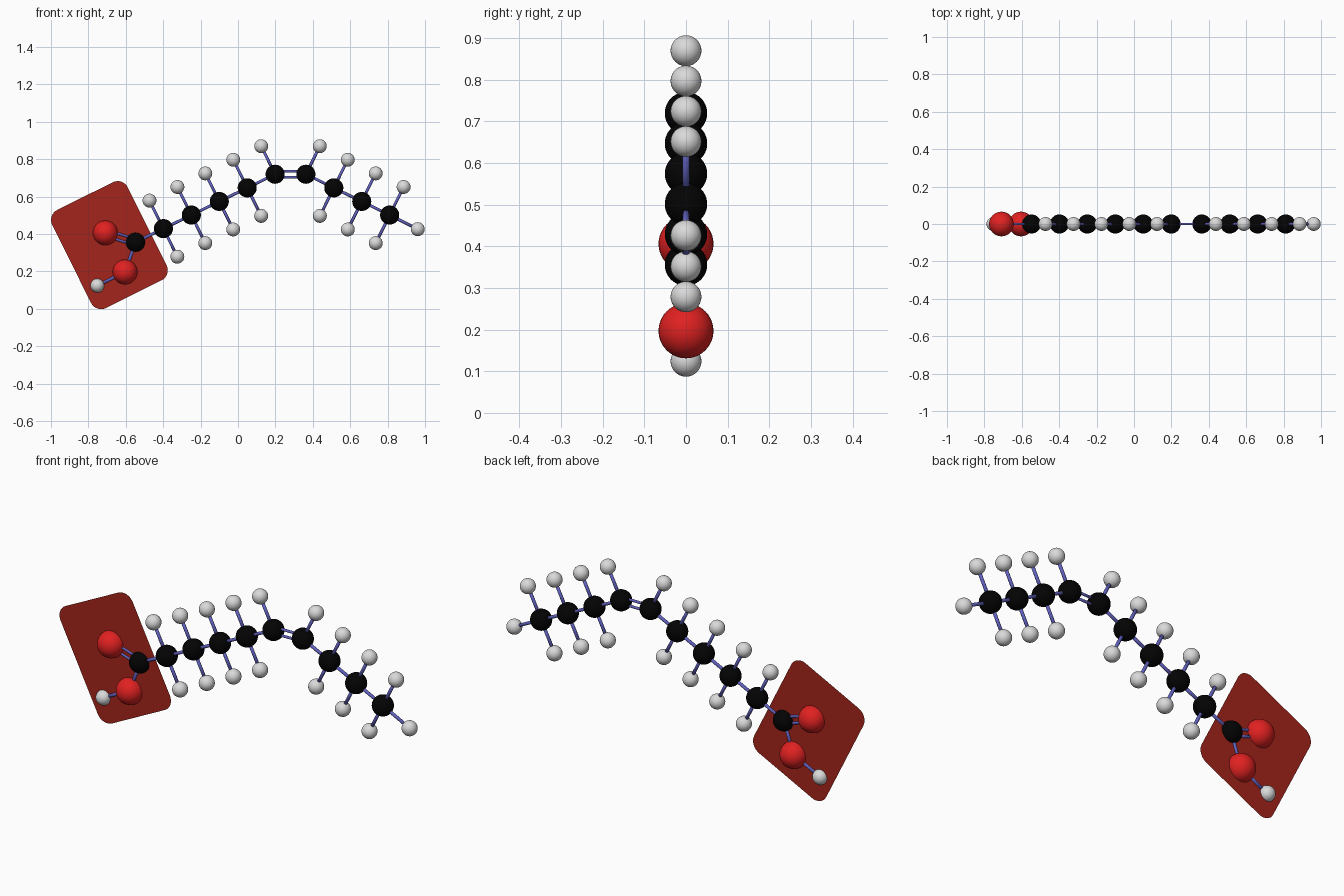
import bpy, bmesh, math
from mathutils import Vector

if "Cube" in bpy.data.objects:
    bpy.data.objects.remove(bpy.data.objects["Cube"])


def material(name, rgb):
    m = bpy.data.materials.new(name)
    m.diffuse_color = (*rgb, 1)
    m.use_nodes = True
    m.node_tree.nodes["Principled BSDF"].inputs["Base Color"].default_value = m.diffuse_color
    return m


BLACK = material("carbon black", (0.001, 0.001, 0.001))
WHITE = material("hydrogen white", (0.70, 0.70, 0.70))
RED = material("oxygen red", (0.75, 0.015, 0.015))
BLUE = material("bond blue", (0.12, 0.12, 0.52))
DARK_RED = material("plate dark red", (0.37, 0.018, 0.011))


def finish(bm, name, mat, smooth=True):
    mesh = bpy.data.meshes.new(name)
    bm.to_mesh(mesh)
    bm.free()
    mesh.materials.append(mat)
    for p in mesh.polygons:
        p.use_smooth = smooth
    ob = bpy.data.objects.new(name, mesh)
    bpy.context.collection.objects.link(ob)
    return ob


def atom(name, pos, radius, mat):
    bm = bmesh.new()
    bmesh.ops.create_uvsphere(bm, u_segments=32, v_segments=20, radius=radius)
    finish(bm, name, mat).location = pos


def rod(a, b, radius):
    d = b - a
    bm = bmesh.new()
    bmesh.ops.create_cone(bm, cap_ends=True, segments=16, radius1=radius,
                          radius2=radius, depth=d.length)
    ob = finish(bm, "bond", BLUE)
    ob.location = (a + b) / 2
    ob.rotation_mode = 'QUATERNION'
    ob.rotation_quaternion = d.to_track_quat('Z', 'Y')


def bond(a, b, double=False):
    if not double:
        rod(a, b, 0.008)
        return
    d = (b - a).normalized()
    side = Vector((-d.z, 0, d.x)) * 0.016
    for s in (-1, 1):
        rod(a + side * s, b + side * s, 0.0065)


def P(x, z):
    return Vector((x, 0, z))


# Carbon chain: rises to the double bond, then falls
SX, SZ = 0.1493, 0.0727
rise = [P(-0.548 + SX * i, 0.356 + SZ * i) for i in range(6)]
fall = [P(0.363 + SX * i, rise[5].z - SZ * i) for i in range(4)]
chain = rise + fall
for p in chain:
    atom("carbon", p, 0.051, BLACK)
for i in range(9):
    bond(chain[i], chain[i + 1], double=(i == 5))


def hydrogen(parent, pos):
    atom("hydrogen", pos, 0.037, WHITE)
    bond(parent, pos)


# Hydrogens: one above and one below, none below at the double bond
for i, c in enumerate(chain[1:], 1):
    off = P(-0.0745, 0.150) if i < 6 else P(0.0745, 0.150)
    hydrogen(c, c + off)
    if i not in (5, 6):
        hydrogen(c, c - off)
hydrogen(chain[-1], P(0.961, 0.426))

# Acid group
o_double, o_single = P(-0.709, 0.406), P(-0.604, 0.197)
for p in (o_double, o_single):
    atom("oxygen", p, 0.066, RED)
bond(chain[0], o_double, double=True)
bond(chain[0], o_single)
hydrogen(o_single, P(-0.752, 0.124))

# Paper-thin rounded plate around the acid group, tilted in the chain plane
bm = bmesh.new()
verts = []
A, B, R = 0.1657, 0.2328, 0.06
for k, (sx, sz) in enumerate(((1, 1), (-1, 1), (-1, -1), (1, -1))):
    for j in range(9):
        t = math.radians(90 * k + 90 * j / 8)
        verts.append(bm.verts.new((sx * A + R * math.cos(t), 0,
                                   sz * B + R * math.sin(t))))
bm.faces.new(verts)
plate = finish(bm, "backing_plate", DARK_RED, smooth=False)
plate.location = (-0.6875, 0, 0.3405)
plate.rotation_euler = (0, -math.radians(26.5), 0)
